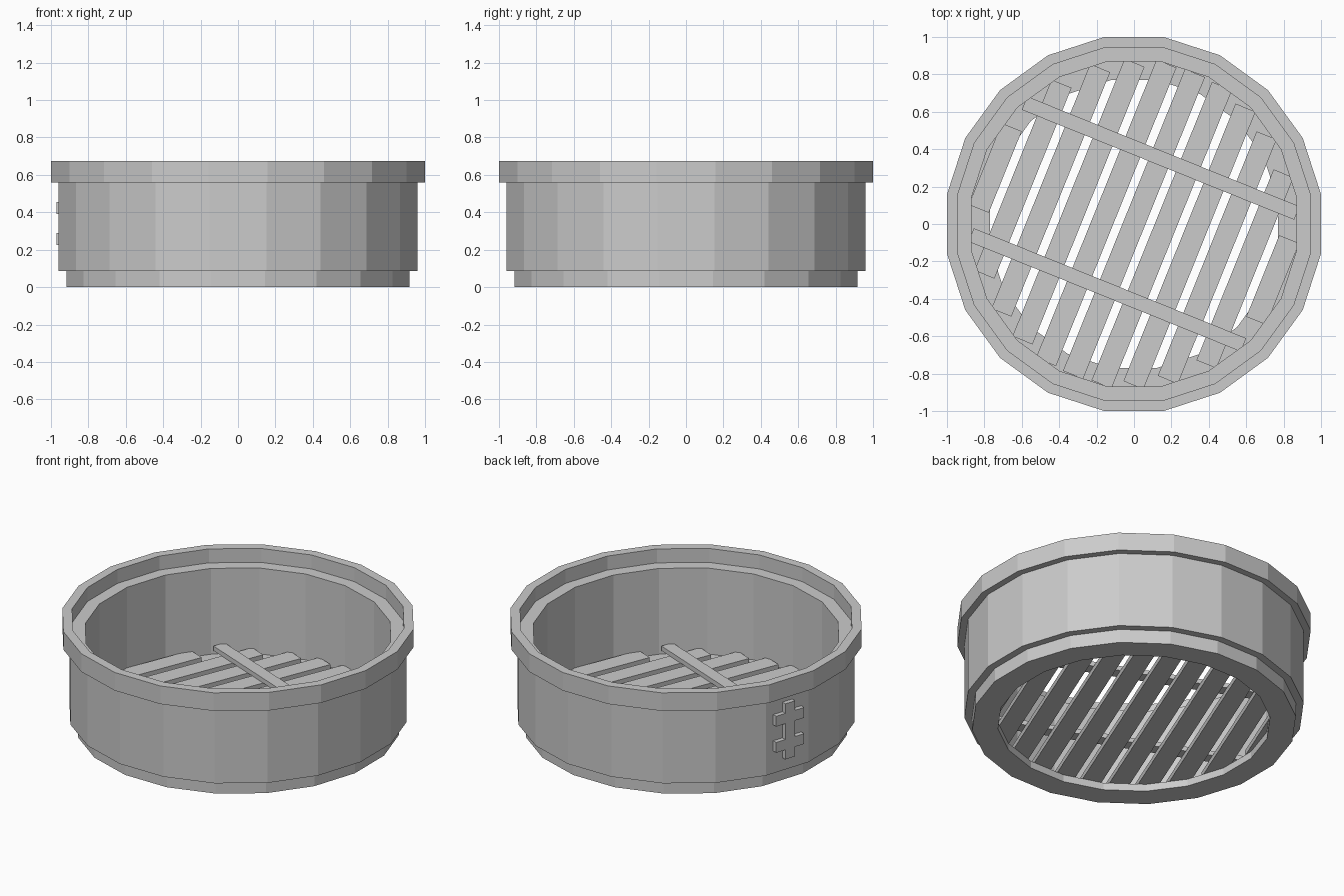
import bpy, bmesh, math
from mathutils import Matrix

if "Cube" in bpy.data.objects:
    bpy.data.objects.remove(bpy.data.objects["Cube"])

SIDES = 20
STEP = 2 * math.pi / SIDES

grey = bpy.data.materials.new("plain grey")
grey.diffuse_color = (0.6, 0.6, 0.6, 1)
grey.use_nodes = True
grey.node_tree.nodes["Principled BSDF"].inputs["Base Color"].default_value = grey.diffuse_color


def finish(name, bm):
    bmesh.ops.recalc_face_normals(bm, faces=bm.faces)
    mesh = bpy.data.meshes.new(name)
    bm.to_mesh(mesh)
    bm.free()
    mesh.materials.append(grey)
    obj = bpy.data.objects.new(name, mesh)
    bpy.context.collection.objects.link(obj)
    return obj


def ring(name, profile):
    """Lathe a closed profile of (distance to flat side, z)."""
    bm = bmesh.new()
    loops = []
    for i in range(SIDES):
        a = (i + 0.5) * STEP
        k = 1 / math.cos(STEP / 2)
        loops.append([bm.verts.new((r * k * math.cos(a), r * k * math.sin(a), z))
                      for r, z in profile])
    n = len(profile)
    for i in range(SIDES):
        p, q = loops[i], loops[(i + 1) % SIDES]
        for j in range(n):
            m = (j + 1) % n
            bm.faces.new((p[j], q[j], q[m], p[m]))
    return finish(name, bm)


def add_box(bm, center, size, turn):
    """Add a box placed in a frame turned about z."""
    bmesh.ops.create_cube(bm, size=1, matrix=Matrix.Rotation(turn, 4, 'Z')
                          @ Matrix.Translation(center)
                          @ Matrix.Diagonal((*size, 1)))


# Basket wall: foot, body, raised rim with a lid ledge, and a floor ledge
ring("basket_wall", [
    (0.916, 0), (0.916, 0.085), (0.96, 0.085), (0.96, 0.56),
    (1.0, 0.56), (1.0, 0.674), (0.945, 0.674), (0.945, 0.586),
    (0.87, 0.586), (0.87, 0.045), (0.77, 0.045), (0.77, 0)])

# Floor slats, shorter towards the sides
TURN = math.radians(-22)
half_lengths = [0.87, 0.86, 0.80, 0.705, 0.55, 0.235]
bm = bmesh.new()
for k in range(-5, 6):
    add_box(bm, (k * 0.16, 0, 0.0625), (0.115, 2 * half_lengths[abs(k)], 0.033), TURN)
finish("floor_slats", bm)

# Two cross bars lying over the slats
bm = bmesh.new()
for side in (-1, 1):
    add_box(bm, (0, side * 0.38, 0.0935), (1.57, 0.077, 0.029), TURN)
finish("cross_bars", bm)

# Raised ornament on one side panel: an upright crossed by two short bars
PANEL = math.radians(162)
bm = bmesh.new()
xs = (-0.10, -0.035, 0.035, 0.10)
zs = (0.165, 0.225, 0.29, 0.39, 0.455, 0.515)
front = Matrix.Rotation(PANEL, 4, 'Z')
for row in range(5):
    for col in range(3):
        if col == 1 or row in (1, 3):
            corners = [(xs[col], zs[row]), (xs[col + 1], zs[row]),
                       (xs[col + 1], zs[row + 1]), (xs[col], zs[row + 1])]
            bm.faces.new([bm.verts.new((0.955, y, z)) for y, z in corners])
bmesh.ops.remove_doubles(bm, verts=bm.verts, dist=0.001)
out = bmesh.ops.extrude_face_region(bm, geom=bm.faces[:])
moved = [v for v in out["geom"] if isinstance(v, bmesh.types.BMVert)]
bmesh.ops.translate(bm, verts=moved, vec=(0.034, 0, 0))
bmesh.ops.transform(bm, matrix=front, verts=bm.verts)
finish("side_ornament", bm)
